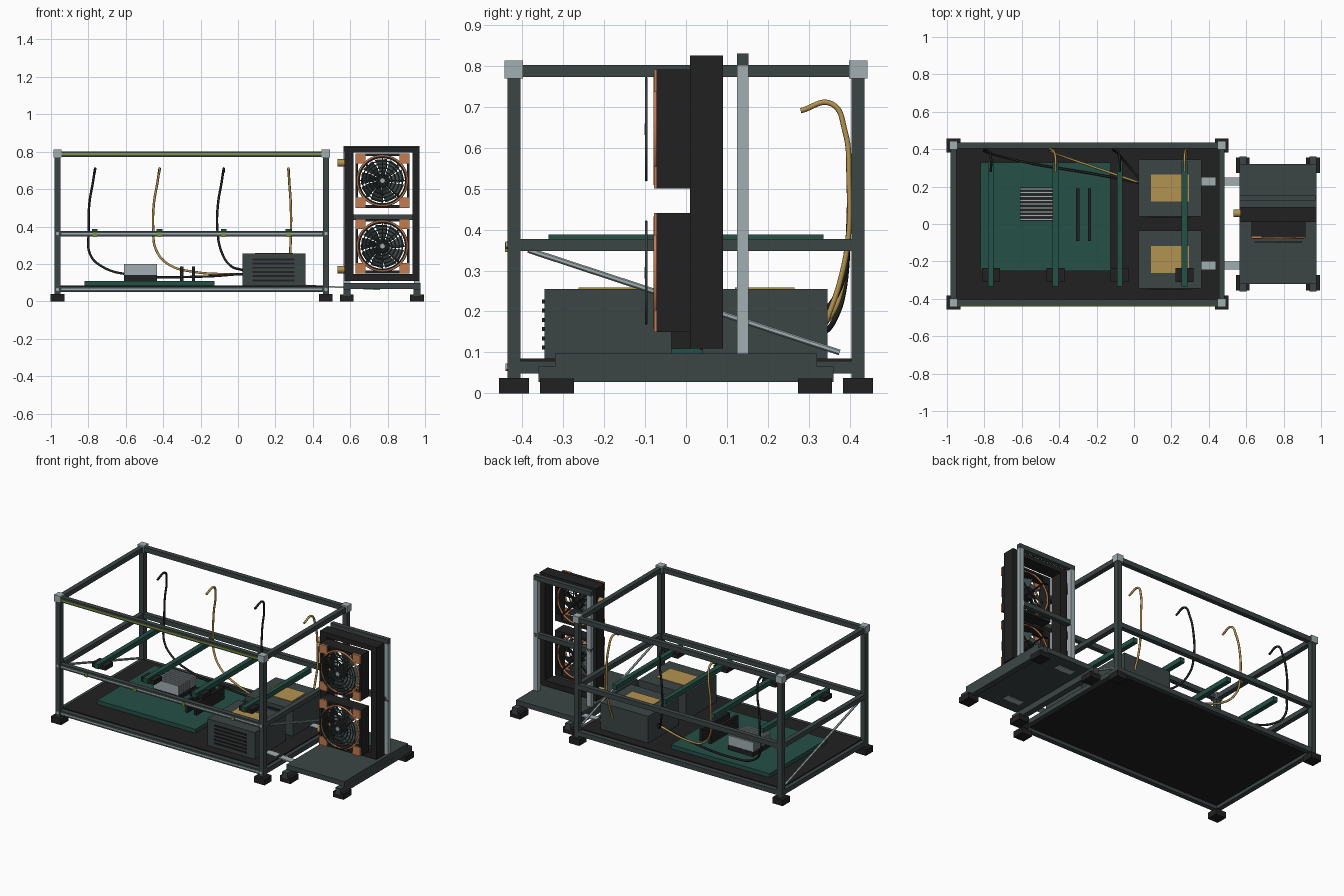
import bpy, math
from mathutils import Vector

cube = bpy.data.objects.get("Cube")
if cube:
    bpy.data.objects.remove(cube, do_unlink=True)


def material(name, r, g, b):
    m = bpy.data.materials.new(name)
    m.use_nodes = True
    m.diffuse_color = (r, g, b, 1)
    m.node_tree.nodes["Principled BSDF"].inputs["Base Color"].default_value = (r, g, b, 1)
    return m


SLATE = material("slate", .045, .06, .06)
BLACK = material("black", .015, .015, .015)
STEEL = material("steel", .36, .43, .45)
GREEN = material("board green", .018, .08, .062)
COPPER = material("copper", .55, .2, .08)
BRASS = material("brass", .45, .29, .08)
LIME = material("lime", .22, .3, .05)


def finish(ob, name, mat):
    ob.name = name
    ob.data.materials.append(mat)
    return ob


def box(name, mat, x, y, z):
    """Box from (min, max) ranges on each axis."""
    bpy.ops.mesh.primitive_cube_add(size=1)
    ob = bpy.context.object
    ob.location = [(a + b) / 2 for a, b in (x, y, z)]
    ob.scale = [b - a for a, b in (x, y, z)]
    bpy.ops.object.transform_apply(location=False, rotation=False, scale=True)
    return finish(ob, name, mat)


def span(c, size):
    return (c - size / 2, c + size / 2)


def rod(name, mat, a, b, r, sides=12):
    a, b = Vector(a), Vector(b)
    bpy.ops.mesh.primitive_cylinder_add(vertices=sides, radius=r, depth=(b - a).length, location=(a + b) / 2)
    ob = bpy.context.object
    ob.rotation_euler = (b - a).to_track_quat('Z', 'Y').to_euler()
    bpy.ops.object.shade_smooth_by_angle()
    return finish(ob, name, mat)


def ring(name, mat, center, r, thick):
    bpy.ops.mesh.primitive_torus_add(location=center, rotation=(math.pi / 2, 0, 0), major_radius=r,
                                     minor_radius=thick, major_segments=40, minor_segments=6)
    bpy.ops.object.shade_smooth()
    return finish(bpy.context.object, name, mat)


def cable(name, mat, points):
    cu = bpy.data.curves.new(name, 'CURVE')
    cu.dimensions = '3D'
    cu.bevel_depth = .0065
    cu.bevel_resolution = 2
    cu.resolution_u = 8
    cu.use_fill_caps = True
    sp = cu.splines.new('BEZIER')
    sp.bezier_points.add(len(points) - 1)
    for bp, p in zip(sp.bezier_points, points):
        bp.co = p
        bp.handle_left_type = bp.handle_right_type = 'AUTO'
    ob = bpy.data.objects.new(name, cu)
    bpy.context.collection.objects.link(ob)
    ob.data.materials.append(mat)


# Open rack frame
XL, XR, Y, T = -.965, .47, .42, .032
TOP, MID, LOW = .787, .362, .064
for x in (XL, XR):
    for y in (-Y, Y):
        box("rack_post", SLATE, span(x, T), span(y, T), (.038, TOP))
        box("rack_foot", BLACK, span(x, .073), span(y, .073), (0, .038))
        box("corner_cap", STEEL, span(x, .045), span(y, .045), (.769, .812))
    for z in (TOP, MID, LOW):
        box("side_rail", SLATE, span(x, .03), (-Y, Y), span(z, .03))
    for z in (MID, LOW):
        rod("corner_bolt", STEEL, (x, -.43, z), (x, -.44, z), .009)
    rod("diagonal_brace", STEEL, (x, -.385, .35), (x, .375, .1), .007)
for z in (TOP, MID, LOW):
    for y in (-Y, Y):
        box("long_rail", SLATE, (XL, XR), span(y, .03), span(z, .03))
for z in (MID, LOW):
    box("rail_trim", STEEL, (XL + .02, XR - .02), (-.437, -.434), span(z, .008))
box("light_strip", LIME, (XL + .02, XR - .02), (-.44, -.434), span(TOP, .01))
box("floor_plate", BLACK, (-.955, .46), (-.405, .405), (.07, .085))

# Main board with cooler and memory
box("main_board", GREEN, (-.82, -.125), (-.25, .33), (.085, .11))
box("cooler_base", BLACK, (-.61, -.433), (.017, .195), (.11, .14))
for i in range(9):
    box("cooler_fin", STEEL, (-.61, -.433), span(.024 + i * .0205, .011), (.14, .2))
for x in (-.3, -.238):
    box("memory_stick", BLACK, span(x, .018), (-.09, .19), (.11, .187))

# Power units
for y0, y1 in ((-.345, -.035), (.04, .345)):
    box("power_unit", SLATE, (.025, .36), (y0, y1), (.085, .255))
    box("power_label", BRASS, (.09, .295), span((y0 + y1) / 2, .145), (.255, .259))
    for i in range(6):
        box("vent_slot", BLACK, (.078, .303), (y0 - .006, y0), span(.112 + i * .0225, .01))

# Cross bars with holders and clips
for x in (-.765, -.42, -.077, .27):
    box("cross_bar", GREEN, span(x, .03), (-.335, .335), (.358, .388))
    box("bar_holder", BLACK, span(x, .095), (-.31, -.235), (.348, .376))
    box("rail_clip", LIME, span(x, .02), (-.442, -.434), (.345, .368))

# Hooked cables: top x, mat, then lower path to the power units
lower = [
    (BLACK, -.765, [(-.79, .385, .25), (-.725, .365, .185), (-.58, .33, .143), (-.2, .265, .132), (.03, .22, .147)]),
    (BRASS, -.42, [(-.44, .385, .28), (-.375, .36, .2), (-.23, .31, .157), (.03, .22, .145)]),
    (BLACK, -.077, [(-.09, .38, .27), (-.045, .33, .195), (.03, .24, .165)]),
    (BRASS, .27, [(.28, .375, .27), (.28, .34, .17)]),
]
for mat, x, path in lower:
    s = .012 if x > 0 else -.03
    hook = [(x, .28, .69), (x, .355, .707), (x + s / 3, .388, .64), (x + s, .398, .52), (x + s * 1.1, .396, .38)]
    cable("hooked_cable", mat, hook + path)

# Tie bars linking rack and stand
for y in (-.222, .228):
    tie = box("tie_bar", STEEL, span(.55, .42), span(y, .042), span(.075, .008))
    tie.rotation_euler.y = math.radians(3)

# Radiator stand
box("stand_plate", SLATE, (.565, .975), (-.32, .32), (.066, .097))
for x in (.582, .957):
    box("stand_beam", SLATE, span(x, .037), (-.36, .36), (.028, .066))
    for y in (-.315, .315):
        box("stand_foot", BLACK, span(x, .073), span(y, .083), (0, .036))
for x in (.58, .955):
    box("stand_post", STEEL, span(x, .03), (.124, .152), (.097, .8))
for z in (.45, .815):
    box("stand_cross_bar", SLATE, (.565, .97), (.124, .152), span(z, .03))

# Open radiator frame with fittings
for x in ((.57, .618), (.932, .97)):
    box("radiator_side", BLACK, x, (.01, .09), (.11, .825))
for z in ((.11, .145), (.795, .825)):
    box("radiator_end", BLACK, (.57, .97), (.01, .09), z)
for z in (.74, .17):
    rod("hose_fitting", BRASS, (.575, .057, z), (.532, .057, z), .02, 16)

# Fans
FX, H = .772, .145


def blade(center, angle):
    """Twisted blade from hub to tip."""
    verts = []
    for r, a, d in ((.035, .25, .02), (.08, .3, .02), (.118, .27, .017)):
        for s in (-1, 1):
            t = angle + s * a + r * 2
            verts.append((center[0] + r * math.cos(t), center[1] + s * d, center[2] + r * math.sin(t)))
    me = bpy.data.meshes.new("fan_blade")
    me.from_pydata(verts, [], [(0, 1, 3, 2), (2, 3, 5, 4)])
    ob = bpy.data.objects.new("fan_blade", me)
    bpy.context.collection.objects.link(ob)
    finish(ob, "fan_blade", SLATE)
    mod = ob.modifiers.new("thickness", 'SOLIDIFY')
    mod.thickness = .004


for fz in (.645, .295):
    for s in (-1, 1):
        box("fan_wall", BLACK, span(FX + s * (H - .007), .014), (-.072, .01), span(fz, 2 * H))
        box("fan_wall", BLACK, span(FX, 2 * H), (-.072, .01), span(fz + s * (H - .007), .014))
        for t in (-1, 1):
            box("corner_pad", COPPER, span(FX + s * .118, .054), (-.078, -.066), span(fz + t * .118, .054))
            box("corner_pad_rear", BLACK, span(FX + s * .122, .046), (-.005, .01), span(fz + t * .122, .046))
    ring("front_ring", COPPER, (FX, -.074, fz), .133, .006)
    ring("rear_ring", COPPER, (FX, 0, fz), .133, .006)
    rod("fan_hub", BLACK, (FX, -.06, fz), (FX, 0, fz), .038, 24)
    for k in range(9):
        blade((FX, -.035, fz), k * math.tau / 9)
    # Wire guard
    for r in (.03, .05, .07, .09, .107, .124):
        ring("guard_ring", SLATE, (FX, -.097, fz), r, .0035)
    for k in range(4):
        a = k * math.pi / 4
        d = Vector((math.cos(a), 0, math.sin(a))) * .124
        c = Vector((FX, -.097, fz))
        rod("guard_spoke", SLATE, c - d, c + d, .0025, 6)
    rod("guard_cap", STEEL, (FX, -.096, fz), (FX, -.101, fz), .014, 16)
    # Rear support struts
    for a in (math.pi / 4, -math.pi / 4):
        d = Vector((math.cos(a), 0, math.sin(a))) * .17
        c = Vector((FX, .004, fz))
        rod("fan_strut", BLACK, c - d, c + d, .005, 6)
